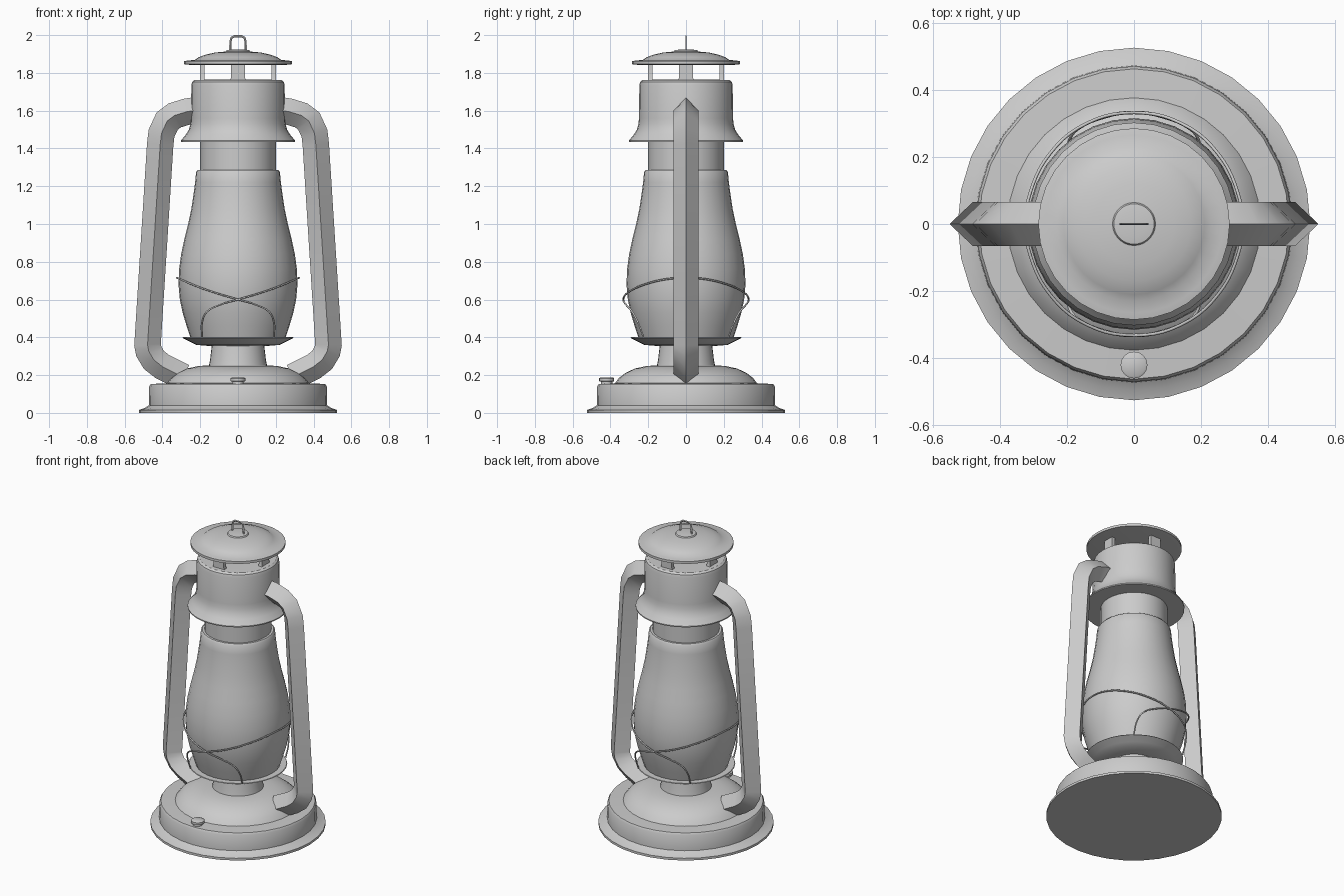
import bpy, math
from mathutils import Vector

if "Cube" in bpy.data.objects:
    bpy.data.objects.remove(bpy.data.objects["Cube"])


def make(name, verts, faces, angle=35):
    me = bpy.data.meshes.new(name)
    me.from_pydata(verts, [], faces)
    ob = bpy.data.objects.new(name, me)
    bpy.context.collection.objects.link(ob)
    bpy.ops.object.select_all(action='DESELECT')
    ob.select_set(True)
    bpy.context.view_layer.objects.active = ob
    bpy.ops.object.mode_set(mode='EDIT')
    bpy.ops.mesh.select_all(action='SELECT')
    bpy.ops.mesh.normals_make_consistent(inside=False)
    bpy.ops.object.mode_set(mode='OBJECT')
    bpy.ops.object.shade_smooth_by_angle(angle=math.radians(angle))
    return ob


def lathe(name, profile, n=32, center=(0, 0)):
    """Closed solid of revolution from (radius, z) pairs."""
    verts = [(center[0] + r * math.cos(2 * math.pi * i / n),
              center[1] + r * math.sin(2 * math.pi * i / n), z)
             for r, z in profile for i in range(n)]
    faces = [(k * n + i, k * n + (i + 1) % n, (k + 1) * n + (i + 1) % n, (k + 1) * n + i)
             for k in range(len(profile) - 1) for i in range(n)]
    last = (len(profile) - 1) * n
    faces += [tuple(range(n))[::-1], tuple(range(last, last + n))]
    return make(name, verts, faces)


def sweep(name, path, half, depth, side=1):
    """Mitred diamond section along a path in the xz plane."""
    pts = [Vector((x * side, z)) for x, z in path]
    verts = []
    for i, p in enumerate(pts):
        a = (p - pts[i - 1]).normalized() if i else None
        b = (pts[i + 1] - p).normalized() if i < len(pts) - 1 else None
        a, b = a or b, b or a
        t = (a + b).normalized()
        m = Vector((-t.y, t.x)) * half / max(t.dot(a), 0.5)
        verts += [(p.x + m.x, 0, p.y + m.y), (p.x, depth, p.y),
                  (p.x - m.x, 0, p.y - m.y), (p.x, -depth, p.y)]
    faces = [(k * 4 + i, k * 4 + (i + 1) % 4, k * 4 + 4 + (i + 1) % 4, k * 4 + 4 + i)
             for k in range(len(pts) - 1) for i in range(4)]
    e = len(verts) - 4
    faces += [(0, 1, 2, 3), (e, e + 1, e + 2, e + 3)]
    return make(name, verts, faces)


def wire(name, pts, radius):
    cu = bpy.data.curves.new(name, 'CURVE')
    cu.dimensions = '3D'
    cu.bevel_depth = radius
    cu.bevel_resolution = 1
    cu.use_fill_caps = True
    sp = cu.splines.new('BEZIER')
    sp.resolution_u = 5
    sp.bezier_points.add(len(pts) - 1)
    for bp, p in zip(sp.bezier_points, pts):
        bp.co = p
        bp.handle_left_type = bp.handle_right_type = 'AUTO'
    bpy.context.collection.objects.link(bpy.data.objects.new(name, cu))


# Fuel tank and filler cap
lathe("fuel_tank", [(0.525, 0), (0.525, 0.015), (0.495, 0.025), (0.472, 0.04),
                    (0.47, 0.14), (0.462, 0.153), (0.376, 0.157), (0.355, 0.185),
                    (0.32, 0.212), (0.27, 0.235), (0.21, 0.248), (0.15, 0.252)])
lathe("filler_cap", [(0.03, 0.15), (0.03, 0.165), (0.04, 0.168), (0.04, 0.183),
                     (0.034, 0.187)], 16, (0, -0.42))

# Burner neck and globe plate
lathe("burner_neck", [(0.155, 0.245), (0.148, 0.28), (0.139, 0.355)])
lathe("globe_plate", [(0.14, 0.353), (0.22, 0.36), (0.25, 0.375), (0.295, 0.397),
                      (0.292, 0.401), (0.2, 0.40)])

# Glass globe
lathe("globe", [(0.252, 0.398), (0.272, 0.46), (0.293, 0.53), (0.308, 0.6),
                (0.315, 0.68), (0.312, 0.76), (0.301, 0.84), (0.284, 0.92),
                (0.264, 1.0), (0.247, 1.08), (0.235, 1.16), (0.227, 1.22),
                (0.222, 1.275), (0.214, 1.285)])

# Chimney collar and hood
lathe("chimney_collar", [(0.2, 1.28), (0.2, 1.45)])
lathe("hood", [(0.302, 1.435), (0.302, 1.442), (0.275, 1.475), (0.26, 1.5),
               (0.252, 1.53), (0.249, 1.56), (0.247, 1.735), (0.242, 1.753),
               (0.23, 1.762), (0.17, 1.764)])

# Top cap on four flat posts
lathe("top_cap", [(0.26, 1.843), (0.285, 1.846), (0.285, 1.862), (0.265, 1.866),
                  (0.23, 1.868), (0.21, 1.882), (0.17, 1.897), (0.12, 1.908),
                  (0.064, 1.913), (0.06, 1.92), (0.04, 1.923)])
for k in range(4):
    prof = [(0.043, 1.755), (0.036, 1.78), (0.036, 1.85)]
    vs = [(x, y, z) for w, z in prof for x, y in
          ((0.178, -w), (0.202, -w), (0.202, w), (0.178, w))]
    fs = [(j * 4 + i, j * 4 + (i + 1) % 4, j * 4 + 4 + (i + 1) % 4, j * 4 + 4 + i)
          for j in range(2) for i in range(4)] + [(0, 1, 2, 3), (8, 9, 10, 11)]
    make(f"cap_post_{k}", vs, fs, 30).rotation_euler.z = k * math.pi / 2

# Lifting loop
sweep("lifting_loop", [(-0.041, 1.915), (-0.04, 1.965), (-0.035, 1.985), (-0.02, 1.994),
                       (0.02, 1.994), (0.035, 1.985), (0.04, 1.965), (0.041, 1.915)],
      0.006, 0.003)

# Side air tubes
tube = [(0.235, 1.6), (0.27, 1.595), (0.335, 1.575), (0.375, 1.545), (0.405, 1.48),
        (0.412, 1.42), (0.479, 0.36), (0.472, 0.325), (0.445, 0.28), (0.40, 0.245),
        (0.29, 0.19)]
for side, name in ((1, "right"), (-1, "left")):
    sweep(f"{name}_air_tube", tube, 0.07, 0.066, side)

# Crossed globe guard wires
half = [(0.19, -0.225, 0.40), (0.19, -0.255, 0.48), (0.165, -0.285, 0.535),
        (0.1, -0.315, 0.57), (0, -0.332, 0.6), (-0.14, -0.3, 0.642),
        (-0.25, -0.21, 0.683), (-0.31, -0.09, 0.71), (-0.323, 0, 0.715)]
for s, name in ((1, "left"), (-1, "right")):
    pts = [(s * x, y, z) for x, y, z in half]
    wire(f"{name}_guard_wire", pts + [(x, -y, z) for x, y, z in pts[-2::-1]], 0.005)
